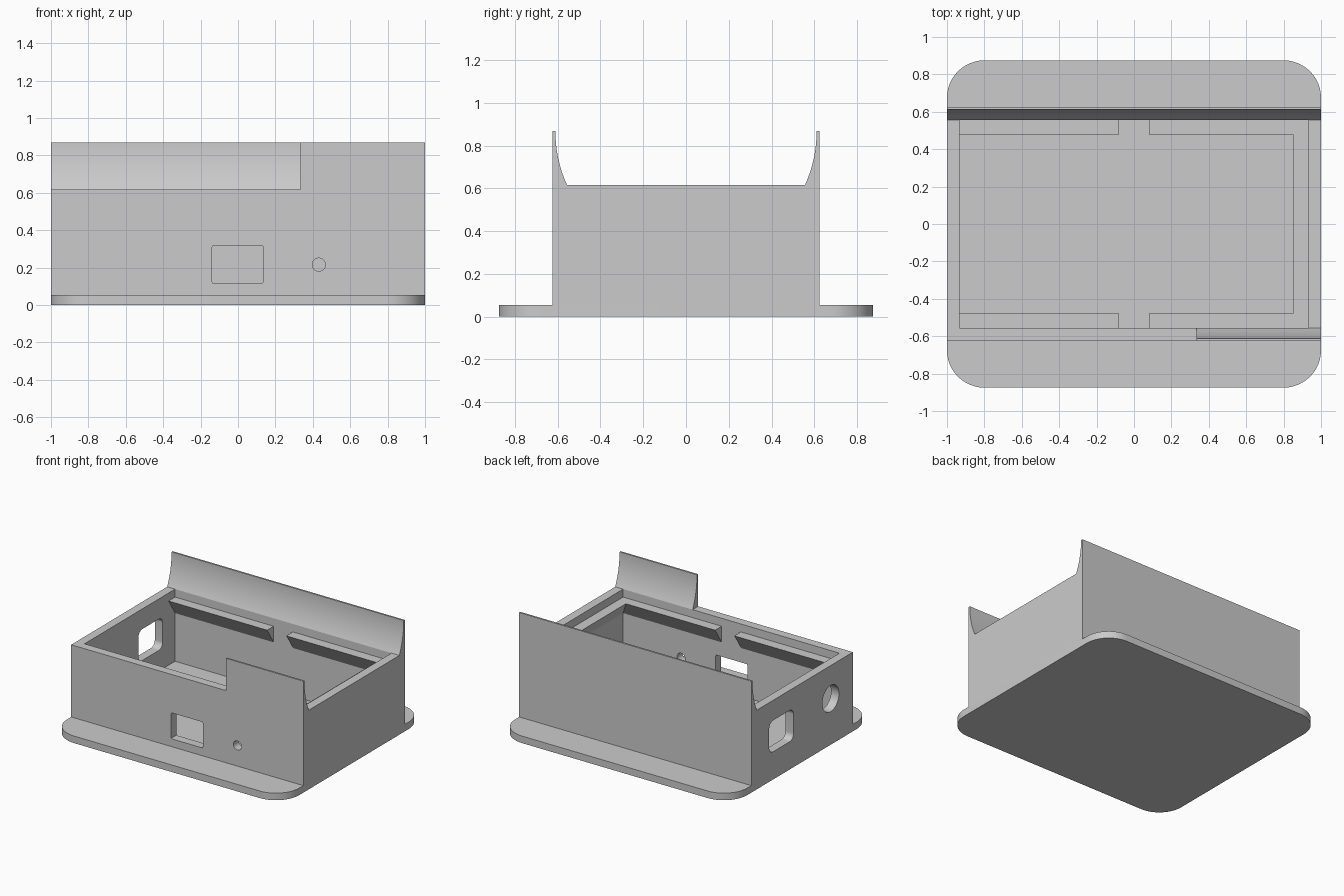
import bpy, bmesh, math
from mathutils import Matrix, Vector

cube = bpy.data.objects.get("Cube")
if cube:
    bpy.data.objects.remove(cube, do_unlink=True)

# One plain grey plastic
GREY = (0.6, 0.6, 0.6, 1.0)
grey = bpy.data.materials.new("grey_plastic")
grey.use_nodes = True
grey.diffuse_color = GREY
grey.node_tree.nodes["Principled BSDF"].inputs["Base Color"].default_value = GREY

# Main dimensions
HALF_X, HALF_Y, PLATE_Y = 1.0, 0.625, 0.875
FLOOR, RIM, FENCE_TOP, CURVE_RADIUS = 0.055, 0.617, 0.868, 0.611
DROP = math.asin((FENCE_TOP - RIM) / CURVE_RADIUS)
IN_X, IN_Y = 0.932, CURVE_RADIUS * math.cos(DROP)

# Extrusion frames: columns give the profile's u, v and the extrusion direction
ALONG_X = Matrix(((0, 0, 1), (1, 0, 0), (0, 1, 0)))    # u = y, v = z
ALONG_Y = Matrix(((1, 0, 0), (0, 0, 1), (0, 1, 0)))    # u = x, v = z
ALONG_Z = Matrix.Identity(3)                           # u = x, v = y


def prism(name, profile, frame, start, end):
    """Extrude a closed 2D profile between two positions along one axis."""
    bm = bmesh.new()
    face = bm.faces.new([bm.verts.new(frame @ Vector((u, v, start))) for u, v in profile])
    new = bmesh.ops.extrude_face_region(bm, geom=[face])["geom"]
    shift = frame @ Vector((0, 0, end - start))
    bmesh.ops.translate(bm, vec=shift, verts=[g for g in new if isinstance(g, bmesh.types.BMVert)])
    bmesh.ops.recalc_face_normals(bm, faces=bm.faces)
    mesh = bpy.data.meshes.new(name)
    bm.to_mesh(mesh)
    bm.free()
    mesh.materials.append(grey)
    obj = bpy.data.objects.new(name, mesh)
    bpy.context.collection.objects.link(obj)
    return obj


def rounded(cu, cv, hu, hv, radius, steps=12):
    """Rounded rectangle outline around (cu, cv) with half sizes hu, hv."""
    points = []
    for corner, (su, sv) in enumerate(((1, 1), (-1, 1), (-1, -1), (1, -1))):
        for i in range(steps + 1):
            a = math.pi / 2 * (corner + i / steps)
            points.append((cu + su * (hu - radius) + radius * math.cos(a),
                           cv + sv * (hv - radius) + radius * math.sin(a)))
    return points


def circle(cu, cv, radius, sides=40):
    return [(cu + radius * math.cos(2 * math.pi * i / sides),
             cv + radius * math.sin(2 * math.pi * i / sides)) for i in range(sides)]


def box(hx, hy):
    return [(-hx, -hy), (hx, -hy), (hx, hy), (-hx, hy)]


def smooth(obj):
    bpy.ops.object.select_all(action="DESELECT")
    obj.select_set(True)
    bpy.context.view_layer.objects.active = obj
    bpy.ops.object.shade_smooth_by_angle(angle=math.radians(30))


def cut(target, cutters):
    """Subtract the cutters, then remove them."""
    for c in cutters:
        c.hide_render = True
        mod = target.modifiers.new("cut", "BOOLEAN")
        mod.operation, mod.solver, mod.object = "DIFFERENCE", "EXACT", c
    bpy.context.view_layer.update()
    graph = bpy.context.evaluated_depsgraph_get()
    target_mesh = bpy.data.meshes.new_from_object(target.evaluated_get(graph))
    target.modifiers.clear()
    target.data = target_mesh
    for c in cutters:
        bpy.data.objects.remove(c, do_unlink=True)


# Base plate with rounded corners, its top is the housing floor
smooth(prism("base_plate", rounded(0, 0, HALF_X, PLATE_Y, 0.2), ALONG_Z, 0, FLOOR))

# Wall ring with its front and side openings
housing = prism("housing", box(HALF_X, HALF_Y), ALONG_Z, FLOOR, RIM)
front, side = (-0.7, -0.5), (-1.1, -0.85)
cut(housing, [
    prism("cavity_cutter", box(IN_X, IN_Y), ALONG_Z, 0, 1),
    prism("front_window_cutter", rounded(-0.002, 0.217, 0.136, 0.101, 0.008, 3), ALONG_Y, *front),
    prism("front_hole_cutter", circle(0.432, 0.216, 0.035), ALONG_Y, *front),
    prism("side_window_cutter", rounded(0.255, 0.338, 0.15, 0.122, 0.05), ALONG_X, *side),
    prism("side_hole_cutter", circle(-0.352, 0.36, 0.102), ALONG_X, *side),
])
smooth(housing)

# Raised fences whose inner faces follow one cylinder
curve = [(CURVE_RADIUS * math.cos(DROP * i / 16), FENCE_TOP - CURVE_RADIUS * math.sin(DROP * i / 16))
         for i in range(17)]
fence = curve + [(HALF_Y, RIM), (HALF_Y, FENCE_TOP)]
smooth(prism("back_fence", fence, ALONG_X, -HALF_X, HALF_X))
smooth(prism("front_fence", [(-y, z) for y, z in fence], ALONG_X, 0.333, HALF_X))

# Wedge-shaped lid ledges inside the walls
LEDGE_TOP, LEDGE_BOTTOM, DEPTH = 0.555, 0.43, 0.08


def wedge(wall, sign):
    return [(sign * wall, LEDGE_TOP), (sign * (wall - DEPTH), LEDGE_TOP),
            (sign * wall, LEDGE_BOTTOM)]


for label, sign in (("back", 1), ("front", -1)):
    prism(label + "_right_ledge", wedge(IN_Y, sign), ALONG_X, -IN_X, -0.083)
    prism(label + "_left_ledge", wedge(IN_Y, sign), ALONG_X, 0.083, IN_X)
prism("left_end_ledge", wedge(IN_X, 1), ALONG_Y, -IN_Y, IN_Y)
